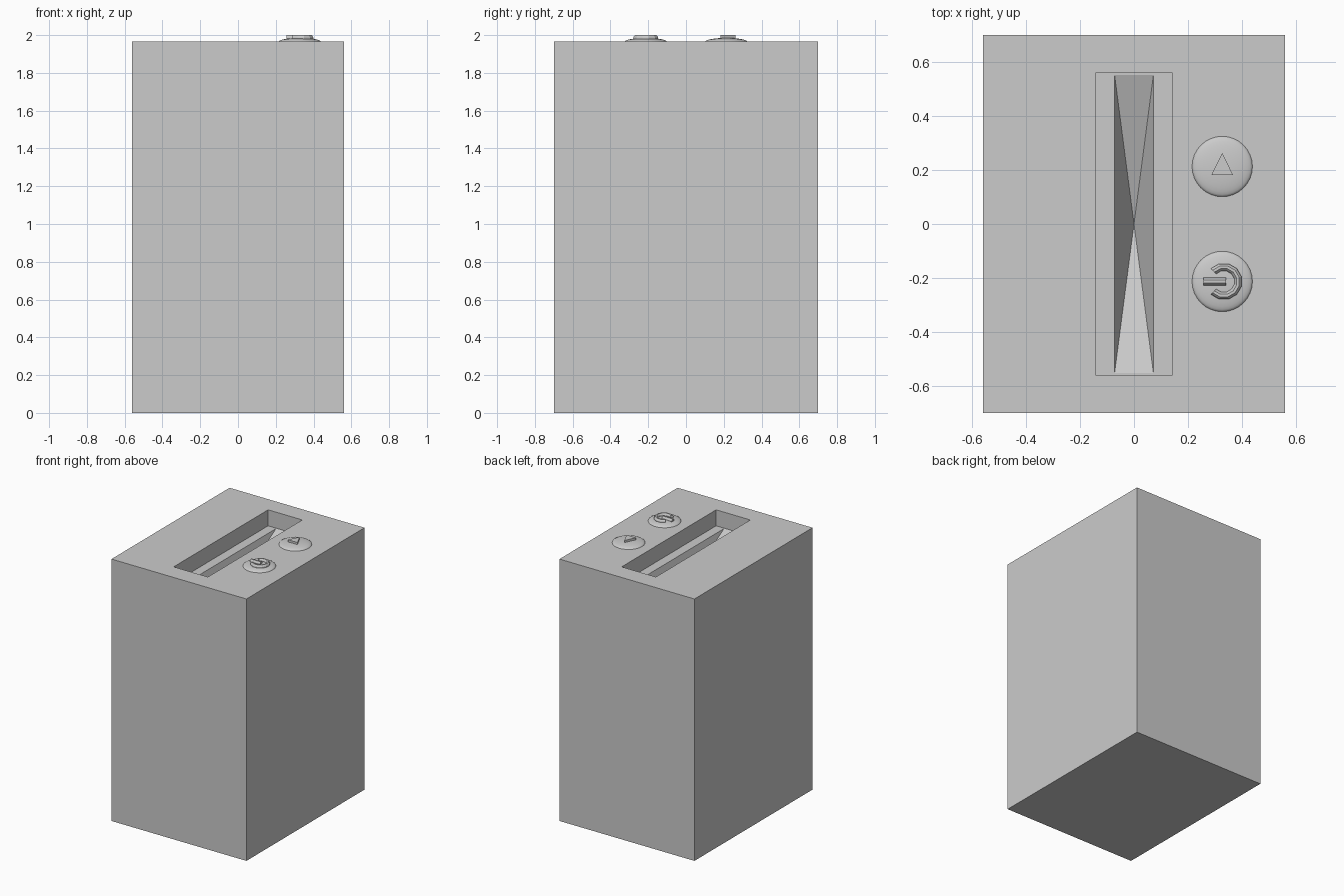
import bpy, bmesh, math

if "Cube" in bpy.data.objects:
    bpy.data.objects.remove(bpy.data.objects["Cube"])

TOP = 1.965
BX, BY = 0.327, 0.213   # button position


def finish(name, bm, smooth=None):
    bmesh.ops.recalc_face_normals(bm, faces=bm.faces)
    me = bpy.data.meshes.new(name)
    bm.to_mesh(me)
    bm.free()
    ob = bpy.data.objects.new(name, me)
    bpy.context.collection.objects.link(ob)
    if smooth:
        bpy.ops.object.select_all(action='DESELECT')
        ob.select_set(True)
        bpy.context.view_layer.objects.active = ob
        bpy.ops.object.shade_smooth_by_angle(angle=math.radians(smooth))
    return ob


def skin(bm, loops, closed=True):
    """Bridge consecutive vertex loops with quads."""
    for a, b in zip(loops, loops[1:]):
        n = len(a)
        for i in range(n if closed else n - 1):
            j = (i + 1) % n
            bm.faces.new((a[i], a[j], b[j], b[i]))


# Housing: box walls, recess in the top, ledge and tapered feed slot
bm = bmesh.new()
rects = [(.56, .70, 0), (.56, .70, TOP), (.142, .56, TOP),
         (.142, .56, TOP - .12), (.072, .553, TOP - .12)]
loops = [[bm.verts.new((sx * x, sy * y, z)) for sx, sy in ((-1, -1), (1, -1), (1, 1), (-1, 1))]
         for x, y, z in rects]
skin(bm, loops)
bm.faces.new(loops[0][::-1])
tip = bm.verts.new((0, 0, TOP - .32))
for i in range(4):
    bm.faces.new((loops[-1][i], loops[-1][(i + 1) % 4], tip))
finish("housing", bm)

# Domed buttons
for name, y in (("eject_button", BY), ("power_button", -BY)):
    bm = bmesh.new()
    bmesh.ops.create_uvsphere(bm, u_segments=32, v_segments=16, radius=1)
    bmesh.ops.delete(bm, geom=[v for v in bm.verts if v.co.z < -.01], context='VERTS')
    for v in bm.verts:
        v.co = (BX + v.co.x * .112, y + v.co.y * .112, TOP + v.co.z * .02)
    finish(name, bm, 40)

# Raised triangle on the eject button
bm = bmesh.new()
tri = [(0, .05), (-.04, -.031), (.04, -.031)]
loops = [[bm.verts.new((BX + x, BY + y, z)) for x, y in tri] for z in (TOP + .012, 2.0)]
skin(bm, loops)
bm.faces.new(loops[0])
bm.faces.new(loops[1])
finish("triangle_symbol", bm)

# Power symbol: rounded ridge profile (offset, height) swept along a ring arc and a bar
ridge = [(-.014, TOP + .012), (-.014, 1.988), (-.010, 1.995), (-.005, 2.0),
         (.005, 2.0), (.010, 1.995), (.014, 1.988), (.014, TOP + .012)]


def sweep(name, place, steps):
    bm = bmesh.new()
    loops = [[bm.verts.new((*place(t, o), z)) for o, z in ridge] for t in steps]
    skin(bm, loops)
    bm.faces.new(loops[0])
    bm.faces.new(loops[-1])
    finish(name, bm)


CX = BX + .006
sweep("power_ring",
      lambda a, o: (CX + (.054 + o) * math.cos(a), -BY + (.054 + o) * math.sin(a)),
      [math.radians(-135 + 30 * i) for i in range(10)])
sweep("power_bar", lambda x, o: (x, -BY + o), [.258, .341])
